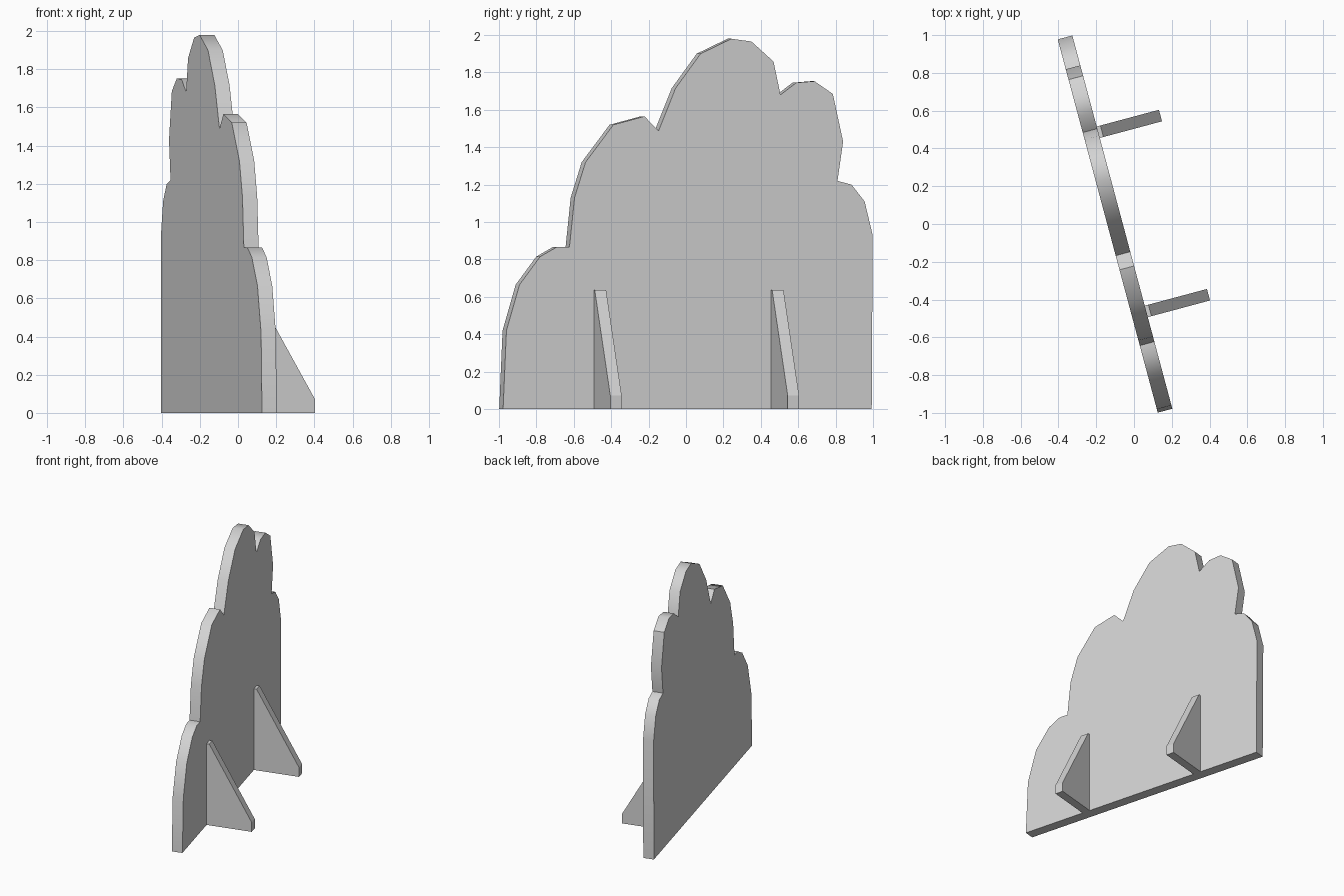
import bpy, bmesh, math
from mathutils import Vector

cube = bpy.data.objects.get("Cube")
if cube:
    bpy.data.objects.remove(cube, do_unlink=True)

# One plain grey for the whole cutout
grey = bpy.data.materials.new("plain_grey")
grey.use_nodes = True
colour = (0.65, 0.65, 0.65, 1)
grey.diffuse_color = colour
grey.node_tree.nodes["Principled BSDF"].inputs["Base Color"].default_value = colour

# The board stands turned by 15 degrees
turn = math.radians(15)
along = Vector((-math.sin(turn), math.cos(turn), 0))
outward = Vector((math.cos(turn), math.sin(turn), 0))
corner = Vector((0.203, -0.978, 0))


def plate(name, profile, origin, direction, depth):
    """Extrude an upright profile of (distance, height) points by depth."""
    bm = bmesh.new()
    verts = [bm.verts.new(origin + direction * d + Vector((0, 0, z))) for d, z in profile]
    face = bm.faces.new(verts)
    extruded = bmesh.ops.extrude_face_region(bm, geom=[face])["geom"]
    moved = [v for v in extruded if isinstance(v, bmesh.types.BMVert)]
    bmesh.ops.translate(bm, verts=moved, vec=depth)
    bmesh.ops.recalc_face_normals(bm, faces=bm.faces)
    mesh = bpy.data.meshes.new(name)
    bm.to_mesh(mesh)
    bm.free()
    mesh.materials.append(grey)
    obj = bpy.data.objects.new(name, mesh)
    bpy.context.collection.objects.link(obj)
    return obj


# Bush-shaped board: lobes listed as (y, z) on its propped face
outline = [
    (-0.978, 0), (-0.96, 0.42), (-0.89, 0.665), (-0.78, 0.815), (-0.69, 0.867), (-0.623, 0.867),
    (-0.596, 1.13), (-0.537, 1.32), (-0.388, 1.52), (-0.222, 1.565), (-0.147, 1.487),
    (-0.056, 1.715), (0.078, 1.9), (0.243, 1.98), (0.35, 1.965), (0.468, 1.858), (0.505, 1.68),
    (0.59, 1.745), (0.687, 1.753), (0.785, 1.685), (0.84, 1.43), (0.81, 1.22),
    (0.885, 1.2), (0.955, 1.11), (0.998, 0.93), (0.993, 0),
]
profile = [((y - corner.y) / along.y, z) for y, z in outline]
board = plate("bush_board", profile, corner, along, outward * -0.08)

# Rounded lobes shade smoothly, notches stay sharp
bpy.ops.object.select_all(action="DESELECT")
board.select_set(True)
bpy.context.view_layer.objects.active = board
bpy.ops.object.shade_smooth_by_angle(angle=math.radians(40))

# Two wedge props holding the board up
wedge = [(0, 0), (0.341, 0), (0.341, 0.073), (0.02, 0.636), (0, 0.636)]
for name, offset in (("front_prop", 0.502), ("rear_prop", 1.484)):
    plate(name, wedge, corner + along * offset, outward, along * 0.063)
